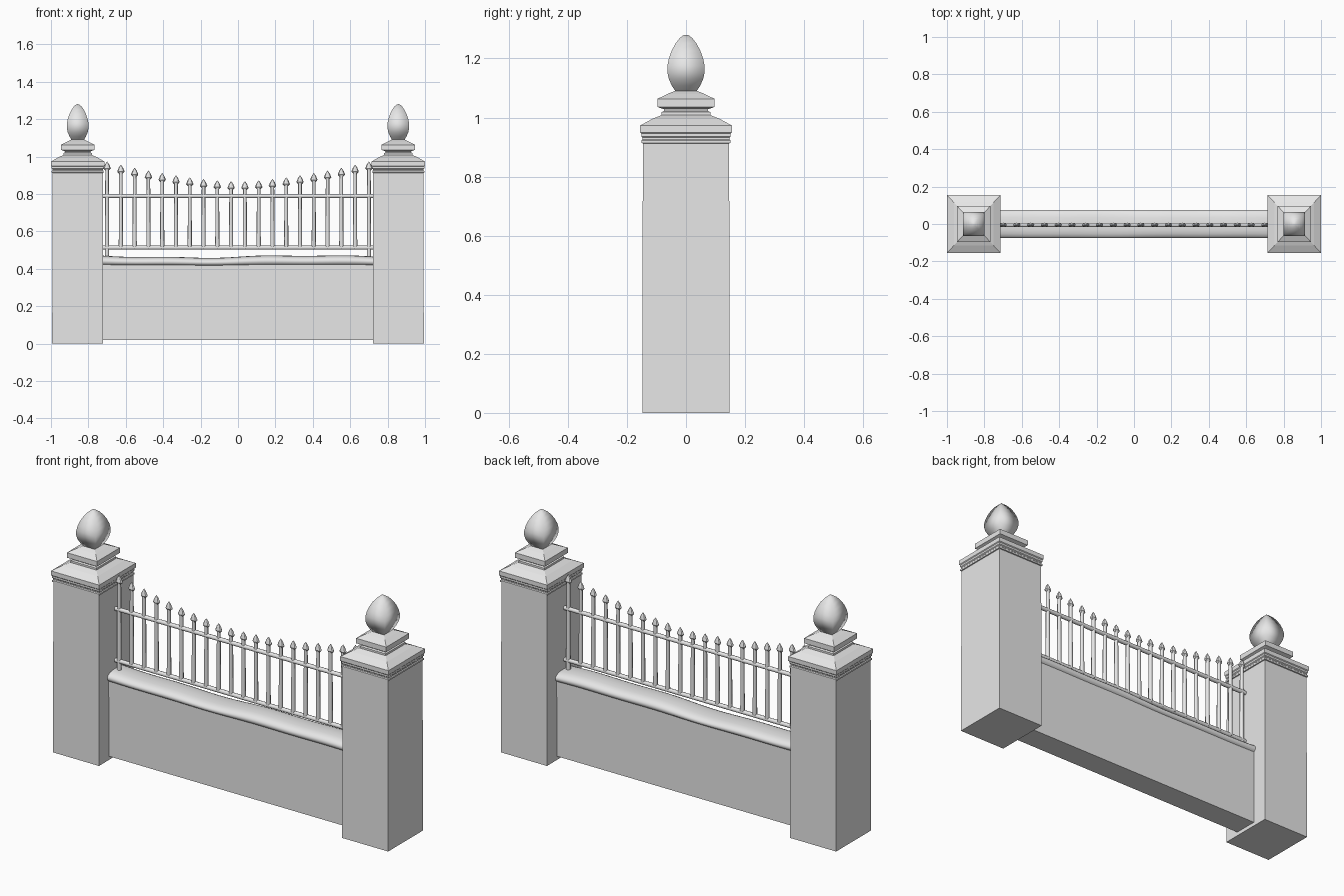
import bpy, bmesh, math

cube = bpy.data.objects.get("Cube")
if cube:
    bpy.data.objects.remove(cube, do_unlink=True)

GREY = (0.8, 0.8, 0.8, 1)
stone = bpy.data.materials.new("plain_grey")
stone.use_nodes = True
stone.diffuse_color = GREY
stone.node_tree.nodes["Principled BSDF"].inputs["Base Color"].default_value = GREY


def loft(name, rings, smooth=False, loc=(0, 0, 0)):
    """Skin a list of closed rings and cap both ends."""
    bm = bmesh.new()
    loops = [[bm.verts.new(p) for p in ring] for ring in rings]
    n = len(loops[0])
    for a, b in zip(loops, loops[1:]):
        for i in range(n):
            j = (i + 1) % n
            bm.faces.new((a[i], a[j], b[j], b[i]))
    caps = [bm.faces.new(loops[0]), bm.faces.new(loops[-1])]
    bmesh.ops.recalc_face_normals(bm, faces=bm.faces)
    for f in bm.faces:
        f.smooth = smooth and f not in caps
    mesh = bpy.data.meshes.new(name)
    bm.to_mesh(mesh)
    bm.free()
    mesh.materials.append(stone)
    obj = bpy.data.objects.new(name, mesh)
    obj.location = loc
    bpy.context.collection.objects.link(obj)
    return obj


def lathe(name, profile, sides, scale=(1, 1), smooth=False, loc=(0, 0, 0), turn=0):
    """Stack regular polygons; profile holds (radius, height) pairs."""
    angles = [math.tau * i / sides + turn for i in range(sides)]
    rings = [[(r * scale[0] * math.cos(a), r * scale[1] * math.sin(a), z)
              for a in angles] for r, z in profile]
    return loft(name, rings, smooth, loc)


def square(name, profile, x, smooth=False):
    """Square-section column; profile holds (half depth, height) pairs."""
    k = math.sqrt(2)
    return lathe(name, profile, 4, (0.922 * k, k), smooth, (x, 0, 0), math.pi / 4)


# Gate pillars with moulded caps and square bud finials
SHAFT = [(0.148, 0), (0.146, 0.912)]
CAP = [(0.143, 0.912), (0.151, 0.914), (0.151, 0.922), (0.147, 0.926),
       (0.147, 0.932), (0.151, 0.936), (0.151, 0.946), (0.155, 0.95),
       (0.155, 0.973), (0.115, 0.995), (0.083, 1.008), (0.083, 1.018),
       (0.075, 1.022), (0.075, 1.028), (0.097, 1.036), (0.097, 1.063),
       (0.062, 1.08), (0.038, 1.09)]
BUD = [(0.035, 1.088), (0.048, 1.108), (0.058, 1.13), (0.063, 1.152),
       (0.063, 1.175), (0.058, 1.2), (0.049, 1.225), (0.036, 1.25),
       (0.022, 1.268), (0.01, 1.278), (0.002, 1.28)]
for side, x in (("left", 0.857), ("right", -0.857)):
    square(side + "_pillar", SHAFT, x)
    square(side + "_pillar_cap", CAP, x)
    square(side + "_finial", BUD, x, True)

# Low wall between the pillars
WALL_Y = 0.064
loft("low_wall", [[(x, -WALL_Y, 0.02), (x, WALL_Y, 0.02),
                   (x, WALL_Y, 0.425), (x, -WALL_Y, 0.425)] for x in (-0.73, 0.73)])

# Rounded, slightly uneven coping on the wall
rings = []
for s in range(41):
    x = -0.73 + 1.46 * s / 40
    lift = 0.006 * math.sin(5 * x - 0.3) + 0.003 * math.sin(13 * x)
    ring = []
    for i in range(20):
        a = math.tau * i / 20
        c, h = math.cos(a), math.sin(a)
        y = 0.076 * math.copysign(abs(c) ** 0.7, c)
        z = 0.438 + lift * 0.6 + (0.028 + lift * 0.4) * h
        ring.append((x, y, max(z, 0.417)))
    rings.append(ring)
loft("wall_coping", rings, True)

# Horizontal fence rails
FENCE_Y = -0.005
for name, z in (("lower_rail", 0.513), ("upper_rail", 0.789)):
    rail = lathe(name, [(0.011, -0.73), (0.011, 0.73)], 10, smooth=True,
                 loc=(0, FENCE_Y, z))
    rail.rotation_euler.y = math.pi / 2

# Spear-topped pickets following a dipping curve
COUNT = 20
for i in range(COUNT):
    x = -0.7 + 1.4 * i / (COUNT - 1)
    tip = 0.867 + 0.106 * abs(x / 0.7) ** 1.6
    foot = 0.46 if i in (0, COUNT - 1) else 0.508
    lathe(f"picket_{i + 1}", [(0.0115, foot), (0.0095, tip - 0.04)], 8,
          smooth=True, loc=(x, FENCE_Y, 0))
    lathe(f"spear_head_{i + 1}",
          [(0.009, tip - 0.048), (0.02, tip - 0.036), (0.012, tip - 0.016), (0.001, tip)],
          8, (1, 0.6), loc=(x, FENCE_Y, 0))
